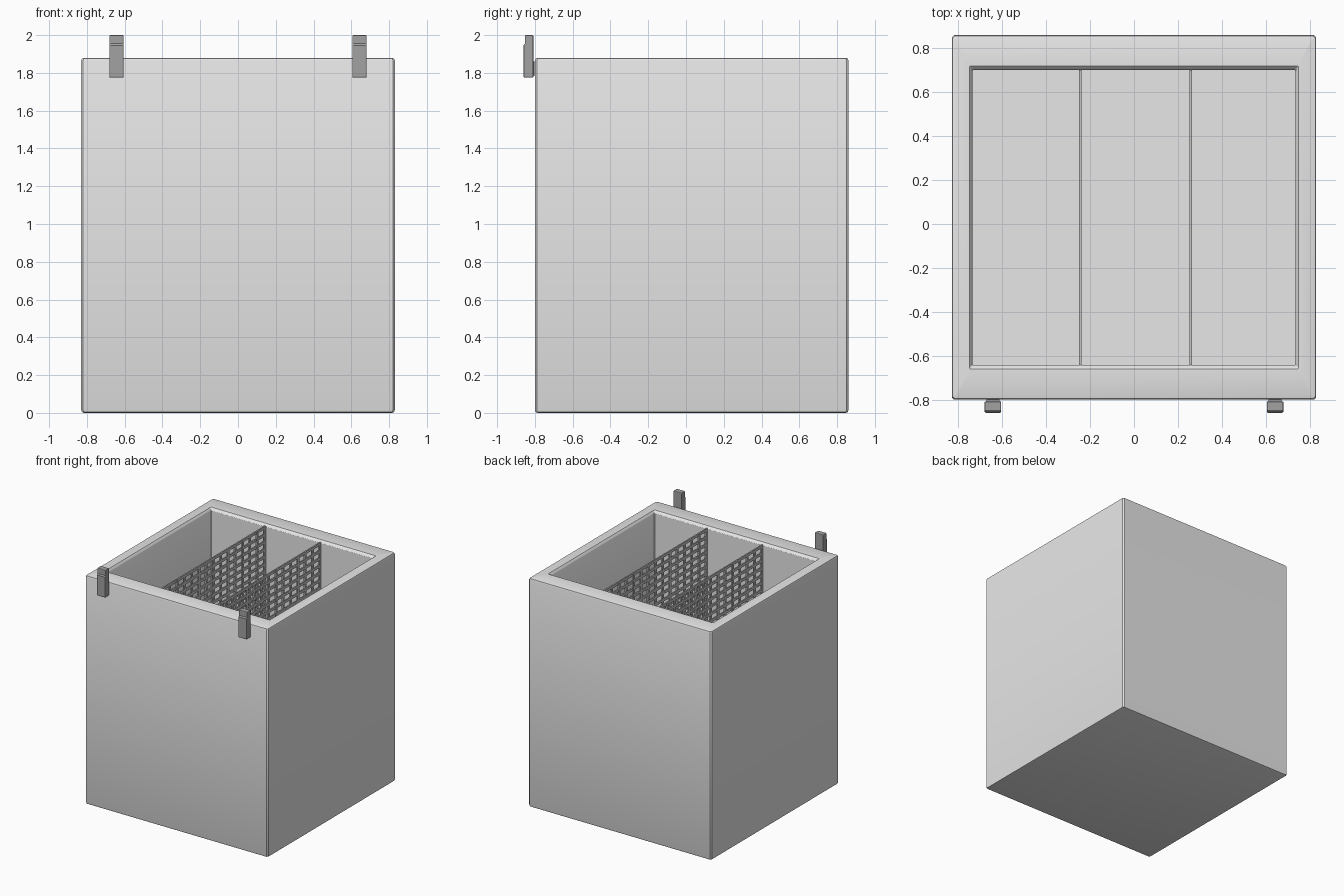
import bpy, bmesh
from mathutils import Matrix

if "Cube" in bpy.data.objects:
    bpy.data.objects.remove(bpy.data.objects["Cube"])

CY = 0.03            # centre of the cabinet in y
FLOOR = 0.10         # inner floor height


def material(name, v):
    m = bpy.data.materials.new(name)
    m.diffuse_color = (v, v, v, 1)
    m.use_nodes = True
    m.node_tree.nodes["Principled BSDF"].inputs["Base Color"].default_value = m.diffuse_color
    return m


body_mat = material("light grey", 0.8)
grid_mat = material("grid grey", 0.55)
hinge_mat = material("mid grey", 0.36)


def finish(bm, name, mat, smooth=False):
    bmesh.ops.recalc_face_normals(bm, faces=bm.faces)
    me = bpy.data.meshes.new(name)
    bm.to_mesh(me)
    bm.free()
    ob = bpy.data.objects.new(name, me)
    bpy.context.collection.objects.link(ob)
    me.materials.append(mat)
    if smooth:
        bpy.context.view_layer.objects.active = ob
        ob.select_set(True)
        bpy.ops.object.shade_smooth_by_angle(angle=0.5)
        ob.select_set(False)
    return ob


def add_box(bm, lo, hi):
    size = [h - l for l, h in zip(lo, hi)]
    mid = [(h + l) / 2 for l, h in zip(lo, hi)]
    bmesh.ops.create_cube(bm, size=1, matrix=Matrix.Translation(mid) @ Matrix.Diagonal((*size, 1)))


def ring(bm, hx, hy, z, c):
    # rectangle with clipped corners
    pts = []
    for sx, sy in ((1, 1), (-1, 1), (-1, -1), (1, -1)):
        pair = [(sx * hx, sy * (hy - c)), (sx * (hx - c), sy * hy)]
        pts += pair if sx * sy > 0 else pair[::-1]
    return [bm.verts.new((x, CY + y, z)) for x, y in pts]


# Cabinet: outer shell, rounded rim, chamfered lip and hollow inside
bm = bmesh.new()
profile = [
    (0.815, 0.815, 0.000, 0.010), (0.826, 0.826, 0.004, 0.010),
    (0.830, 0.830, 0.015, 0.010), (0.830, 0.830, 1.865, 0.010),
    (0.826, 0.826, 1.876, 0.010), (0.815, 0.815, 1.880, 0.010),
    (0.750, 0.690, 1.880, 0.004), (0.740, 0.677, 1.868, 0.004),
    (0.736, 0.672, 1.860, 0.004), (0.736, 0.672, FLOOR, 0.004),
]
rings = [ring(bm, *p) for p in profile]
for a, b in zip(rings, rings[1:]):
    for i in range(8):
        j = (i + 1) % 8
        bm.faces.new((a[i], a[j], b[j], b[i]))
bm.faces.new(rings[0])
bm.faces.new(rings[-1])
finish(bm, "cabinet", body_mat, True)


# Perforated dividers made from crossing bars
def divider(name, x):
    bm = bmesh.new()
    y0, y1, z0, z1 = CY - 0.672, CY + 0.672, FLOOR, 1.868
    cols, rows, t, w = 14, 29, 0.006, 0.011
    for i in range(cols + 1):
        y = y0 + w + (y1 - y0 - 2 * w) * i / cols
        add_box(bm, (x - t, y - w, z0), (x + t, y + w, z1))
    for i in range(rows + 1):
        z = z0 + w + (z1 - z0 - 2 * w) * i / rows
        add_box(bm, (x - t * 0.9, y0, z - w), (x + t * 0.9, y1, z + w))
    finish(bm, name, grid_mat)


divider("divider_left", -0.245)
divider("divider_right", 0.258)

# Hinge tabs on the front edge, with a slightly thinner top
for side, sx in (("left", -1), ("right", 1)):
    bm = bmesh.new()
    outline = [(-0.86, 1.775), (-0.808, 1.775), (-0.808, 2.0),
               (-0.853, 2.0), (-0.853, 1.955), (-0.86, 1.945)]
    face = bm.faces.new([bm.verts.new((sx * 0.643 - 0.038, y, z)) for y, z in outline])
    ext = bmesh.ops.extrude_face_region(bm, geom=[face])
    for v in ext["geom"]:
        if isinstance(v, bmesh.types.BMVert):
            v.co.x += 0.076
    ob = finish(bm, "hinge_" + side, hinge_mat)
    bev = ob.modifiers.new("bevel", "BEVEL")
    bev.width = 0.006
    bev.segments = 2
    bev.limit_method = 'ANGLE'
    bev.angle_limit = 1.0
    # short pad joining the tab to the cabinet
    bm = bmesh.new()
    add_box(bm, (sx * 0.643 - 0.03, -0.81, 1.785), (sx * 0.643 + 0.03, -0.798, 1.86))
    finish(bm, "hinge_pad_" + side, hinge_mat)
